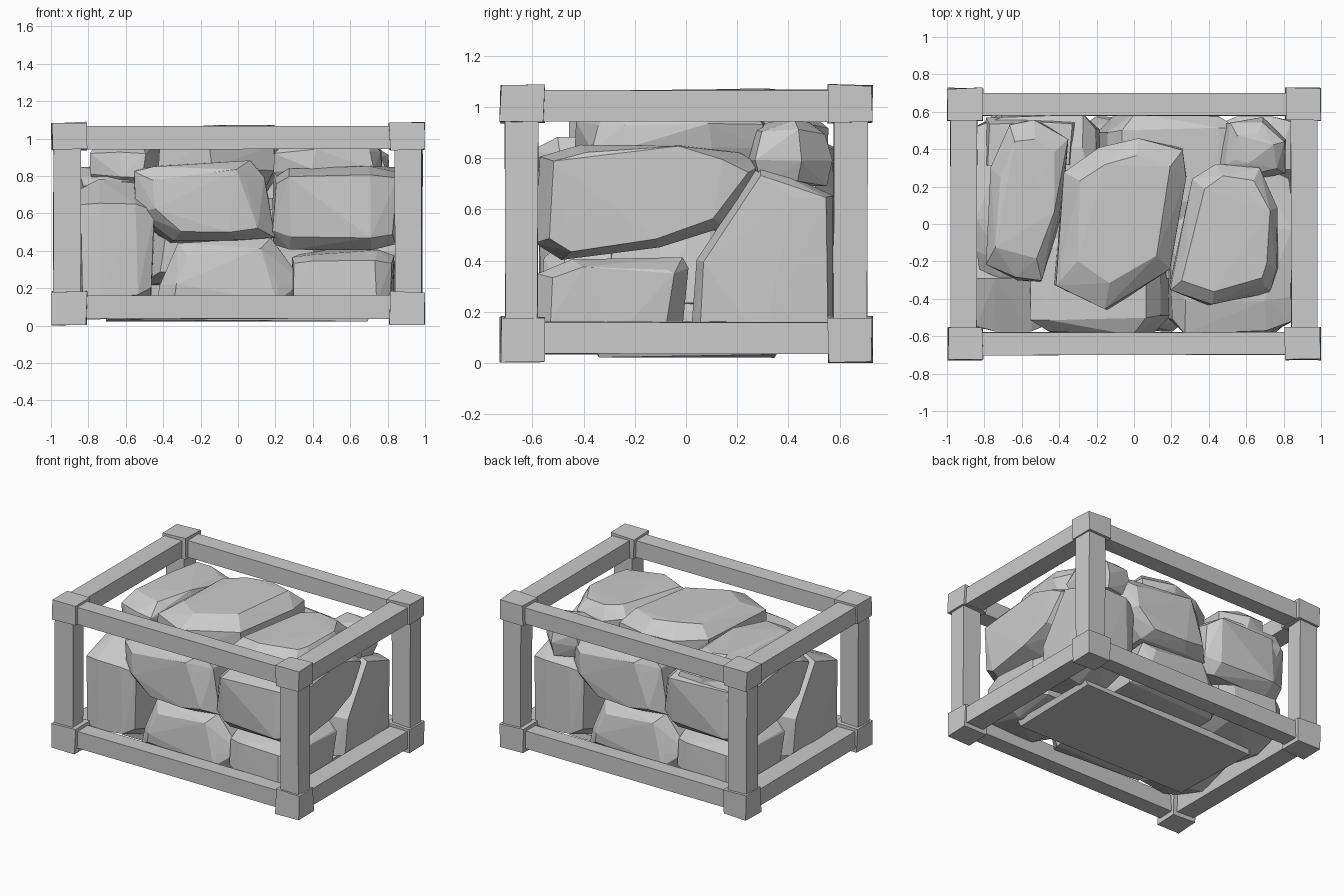
import bpy, bmesh, math, random
from mathutils import Vector, Matrix

if "Cube" in bpy.data.objects:
    bpy.data.objects.remove(bpy.data.objects["Cube"])

random.seed(4)


def finish(name, bm):
    bmesh.ops.recalc_face_normals(bm, faces=bm.faces)
    me = bpy.data.meshes.new(name)
    bm.to_mesh(me)
    bm.free()
    ob = bpy.data.objects.new(name, me)
    bpy.context.collection.objects.link(ob)
    return ob


def box(name, lo, hi, jit=0.0):
    bm = bmesh.new()
    bmesh.ops.create_cube(bm, size=1)
    lo, hi = Vector(lo), Vector(hi)
    for v in bm.verts:
        v.co = Vector([lo[i] + (v.co[i] + .5) * (hi[i] - lo[i]) for i in range(3)])
        v.co += Vector([random.uniform(-jit, jit) for _ in range(3)])
        v.co.z = max(v.co.z, 0)
    return finish(name, bm)


def rock(name, axis, profile, rings, jit=0.015, twin=False):
    """Hull of an outline repeated along an axis; rings are (depth, scale)."""
    cu = sum(p[0] for p in profile) / len(profile)
    cv = sum(p[1] for p in profile) / len(profile)
    bm = bmesh.new()
    for d, s in rings:
        for u, v in profile:
            a, b = cu + (u - cu) * s, cv + (v - cv) * s
            co = {'x': (d, a, b), 'y': (a, d, b), 'z': (a, b, d)}[axis]
            bm.verts.new(Vector(co) + Vector([random.uniform(-jit, jit) for _ in range(3)]))
    res = bmesh.ops.convex_hull(bm, input=bm.verts)
    bmesh.ops.delete(bm, geom=[g for g in set(res['geom_interior'] + res['geom_unused'])
                               if isinstance(g, bmesh.types.BMVert)], context='VERTS')
    ob = finish(name, bm)
    if twin:  # the same stone turned half round for the other side
        me = ob.data.copy()
        me.transform(Matrix.Rotation(math.pi, 4, 'Z'))
        other = bpy.data.objects.new(name + "_turned", me)
        bpy.context.collection.objects.link(other)
    return ob


# timber cage: corner blocks, posts and rails
def span(s, a, b):
    return (a, b) if s > 0 else (-b, -a)


levels = (("lower", .005, .18, .035, .16), ("upper", .94, 1.085, .945, 1.065))
for sx in (-1, 1):
    for sy in (-1, 1):
        x, y = span(sx, .81, .995), span(sy, .555, .725)
        for lv, z0, z1, _, _ in levels:
            box(lv + "_corner_block", (x[0], y[0], z0), (x[1], y[1], z1), .005)
        x, y = span(sx, .84, .985), span(sy, .58, .708)
        box("post", (x[0], y[0], .1), (x[1], y[1], 1.0), .004)
for lv, _, _, z0, z1 in levels:
    for s in (-1, 1):
        y = span(s, .58, .7)
        box(lv + "_long_rail", (-.9, y[0], z0), (.9, y[1], z1), .003)
        x = span(s, .84, .98)
        box(lv + "_short_rail", (x[0], -.65, z0), (x[1], .65, z1), .003)

# floor board under the stones
box("floor_board", (-.7, -.345, .03), (.7, .345, .075), .01)

# bottom stones
rock("bottom_middle_stone", 'y',
     [(-.44, .1), (-.42, .2), (-.33, .43), (.19, .46), (.34, .22), (.3, .07)],
     [(-.56, .72), (-.47, .98), (-.1, .95), (.02, .75)], twin=True)
rock("bottom_corner_stone", 'x',
     [(-.59, .12), (-.58, .36), (-.45, .39), (-.02, .41), (0, .36), (-.03, .1), (-.3, .06)],
     [(.3, .75), (.4, .96), (.74, 1), (.83, .8)], twin=True)

# tall end stones
rock("tall_end_stone", 'x',
     [(.03, .12), (.04, .4), (.3, .77), (.44, .68), (.58, .66), (.58, .15), (.3, .06)],
     [(.46, .8), (.54, .97), (.74, 1), (.83, .93)], twin=True)

# middle stones
rock("middle_stone", 'y',
     [(-.56, .83), (-.45, .86), (.08, .88), (.14, .8), (.2, .47), (.0, .44), (-.36, .44), (-.56, .6)],
     [(-.58, .72), (-.5, .98), (-.12, 1), (.05, .7)], twin=True)
rock("middle_corner_stone", 'x',
     [(-.58, .8), (-.42, .84), (0, .86), (.2, .82), (.3, .77), (.15, .54), (-.1, .45), (-.48, .39), (-.58, .46)],
     [(.2, .8), (.28, .98), (.7, 1), (.84, .88)], twin=True)

# top stones
rock("top_left_stone", 'z',
     [(-.8, -.22), (-.77, .3), (-.66, .54), (-.52, .56), (-.36, .47), (-.38, .05), (-.5, -.32), (-.62, -.3)],
     [(.68, .7), (.8, .98), (.93, .98), (1.0, .72)])
rock("top_middle_stone", 'z',
     [(-.42, -.33), (-.38, .28), (-.2, .41), (.02, .46), (.27, .4), (.29, .25), (.2, -.26), (-.15, -.47)],
     [(.7, .7), (.84, .98), (.98, .98), (1.06, .72)])
rock("top_right_stone", 'z',
     [(.18, -.35), (.32, .24), (.45, .34), (.66, .32), (.76, .1), (.77, -.25), (.72, -.36), (.4, -.44)],
     [(.7, .75), (.83, .98), (.93, .98), (1.0, .8)])

# small filler stones along the back and in the gaps
rock("back_filler_stone", 'z',
     [(.45, .3), (.48, .55), (.7, .57), (.82, .45), (.8, .28), (.6, .24)],
     [(.7, .8), (.8, 1), (.9, .85), (.94, .5)])
rock("left_filler_stone", 'z',
     [(-.82, .3), (-.8, .56), (-.5, .57), (-.3, .56), (-.3, .3)],
     [(.6, .8), (.75, 1), (.85, .85)])
rock("gap_filler_stone", 'y',
     [(-.6, .2), (-.5, .7), (.5, .7), (.6, .2)],
     [(-.3, .7), (-.1, .9), (.1, .9), (.3, .7)])
